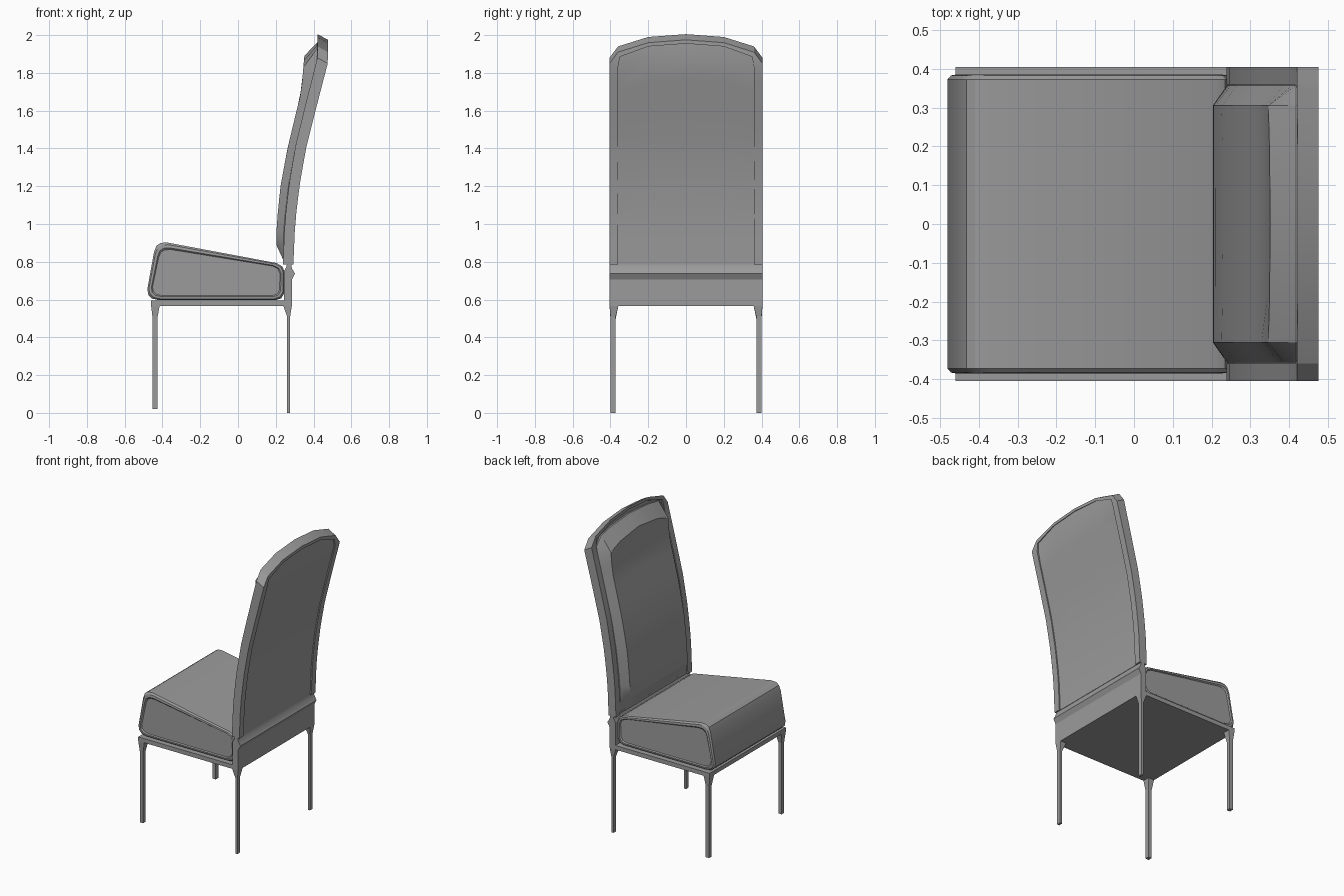
import bpy, bmesh, math

cube = bpy.data.objects.get("Cube")
if cube:
    bpy.data.objects.remove(cube)

grey = bpy.data.materials.new("mid grey")
grey.use_nodes = True
tone = (0.33, 0.33, 0.33, 1)
grey.diffuse_color = tone
grey.node_tree.nodes["Principled BSDF"].inputs["Base Color"].default_value = tone


def loft(name, rings, smooth=True):
    """Skin a list of equal closed rings and cap both ends."""
    bm = bmesh.new()
    rows = [[bm.verts.new(p) for p in ring] for ring in rings]
    n = len(rows[0])
    for a, b in zip(rows, rows[1:]):
        for i in range(n):
            j = (i + 1) % n
            bm.faces.new((a[i], a[j], b[j], b[i]))
    bm.faces.new(rows[0])
    bm.faces.new(rows[-1])
    bmesh.ops.recalc_face_normals(bm, faces=bm.faces)
    mesh = bpy.data.meshes.new(name)
    bm.to_mesh(mesh)
    bm.free()
    obj = bpy.data.objects.new(name, mesh)
    obj.data.materials.append(grey)
    bpy.context.collection.objects.link(obj)
    if smooth:
        bpy.ops.object.select_all(action='DESELECT')
        obj.select_set(True)
        bpy.context.view_layer.objects.active = obj
        bpy.ops.object.shade_smooth_by_angle(angle=math.radians(25))
    return obj


def lookup(table, v):
    """Piecewise linear value from (key, value) pairs."""
    if v <= table[0][0]:
        return table[0][1]
    for (a, x), (b, y) in zip(table, table[1:]):
        if v <= b:
            return x + (y - x) * (v - a) / (b - a)
    return table[-1][1]


def rect(x0, x1, y0, y1, z):
    return [(x0, y0, z), (x1, y0, z), (x1, y1, z), (x0, y1, z)]


def extrude(name, profile, half, smooth=True):
    return loft(name, [[(x, y, z) for x, z in profile] for y in (-half, half)], smooth)


# Curves of the backrest, keyed by height
REAR = [(0.78, 0.293), (1.0, 0.302), (1.2, 0.325), (1.4, 0.36),
        (1.6, 0.41), (1.85, 0.475), (2.1, 0.477)]
CUSHION = [(0.89, 0.203), (1.0, 0.205), (1.2, 0.225), (1.4, 0.262),
           (1.6, 0.31), (1.7, 0.335), (1.9, 0.352)]
STEPS = [i / 12 for i in range(13)]


def rear(z):
    return lookup(REAR, z)


def lift(z):
    return 0.03 * max(0, min(1, (z - 0.8) / 1.05))


def front_point(y, z):
    return (rear(z) - 0.055, y, z + lift(z))


# Seat frame
loft("seat_frame", [rect(-0.46, 0.285, -0.405, 0.405, z) for z in (0.567, 0.595)], False)

# Legs with flared tops
for side, s in (("right", -1), ("left", 1)):
    for end, z0, zf, foot, top in (("front", 0.02, 0.5, (-0.452, -0.427), (-0.46, -0.415)),
                                   ("back", 0, 0.51, (0.26, 0.276), (0.24, 0.285))):
        loft(f"{end}_leg_{side}",
             [rect(*foot, 0.372 * s, 0.4 * s, z0),
              rect(*foot, 0.372 * s, 0.4 * s, zf),
              rect(*top, 0.358 * s, 0.405 * s, 0.567)], False)

# Lower back rail with its pointed moulding
extrude("lower_back_rail",
        [(0.243, 0.567), (0.285, 0.567), (0.285, 0.705), (0.302, 0.737),
         (0.285, 0.765), (0.282, 0.79), (0.262, 0.8), (0.255, 0.77), (0.243, 0.75)], 0.405)

# Seat cushion: wedge profile with rimmed, slightly sunken sides
outline = [(-0.48, 0.655), (-0.475, 0.625), (-0.455, 0.605), (-0.42, 0.597),
           (0.2, 0.597), (0.23, 0.607), (0.245, 0.635), (0.247, 0.745),
           (0.235, 0.775), (0.205, 0.793), (-0.375, 0.902), (-0.41, 0.9),
           (-0.432, 0.885), (-0.445, 0.85)]
cx, cz = -0.1, 0.715


def side_ring(inset, y):
    kx, kz = 1 - inset / 0.36, 1 - inset / 0.13
    return [(cx + (x - cx) * kx, y, cz + (z - cz) * kz) for x, z in outline]


half_rings = [(0.026, 0.378), (0.02, 0.385), (0.008, 0.383), (0, 0.373)]
loft("seat_cushion", [side_ring(i, -y) for i, y in half_rings]
     + [side_ring(i, y) for i, y in reversed(half_rings)])

# Back frame: one bent strip up, over the arch and down
outer = [(0.405, 0.785 + 1.065 * t) for t in STEPS] + [(0.36, 1.91), (0.2, 1.96), (0, 1.975)]
inner = [(0.36, 0.785 + 1.045 * t) for t in STEPS] + [(0.35, 1.885), (0.2, 1.94), (0, 1.955)]
strip = []
for (yo, zo), (yi, zi) in zip(outer, inner):
    strip.append([(rear(zo), yo, zo), front_point(yo, zo),
                  front_point(yi, zi), (rear(zi), yi, zi)])
mirror = [[(x, -y, z) for x, y, z in ring] for ring in strip[:-1]]
loft("back_frame", strip + mirror[::-1])

# Back panel set slightly into the frame
ARCH = [(0, 1.96), (0.2, 1.945), (0.35, 1.888), (0.365, 1.85)]
panel = []
for y in (-0.365, -0.35, -0.2, 0, 0.2, 0.35, 0.365):
    zs = [0.785 + (lookup(ARCH, abs(y)) - 0.785) * t for t in STEPS]
    back = [(rear(z) - 0.008, y, z) for z in zs]
    face = [(rear(z) - 0.045, y, z + lift(z)) for z in reversed(zs)]
    panel.append(back + face)
loft("back_panel", panel)

# Back cushion with chamfered border
cushion = []
for y, base_top, face_top, depth in ((0.357, 1.85, 1.81, 0), (0.305, 1.905, 1.83, 1),
                                     (0.2, 1.925, 1.865, 1), (0, 1.94, 1.89, 1)):
    base = [0.8 + (base_top - 0.8) * t for t in STEPS]
    face = [0.89 + (face_top - 0.89) * t for t in STEPS]
    ring = [(rear(z) - 0.04, y, z + lift(z) * 0.6) for z in base]
    ring.append((rear(base_top) - 0.058, y, base_top + 0.02))
    for z in reversed(face):
        flat = rear(z) - 0.058
        ring.append((flat + (lookup(CUSHION, z) - flat) * depth, y, z))
    ring.append((rear(0.8) - 0.05, y, 0.8))
    cushion.append(ring)
opposite = [[(x, -y, z) for x, y, z in ring] for ring in cushion[:-1]]
loft("back_cushion", cushion + opposite[::-1])
